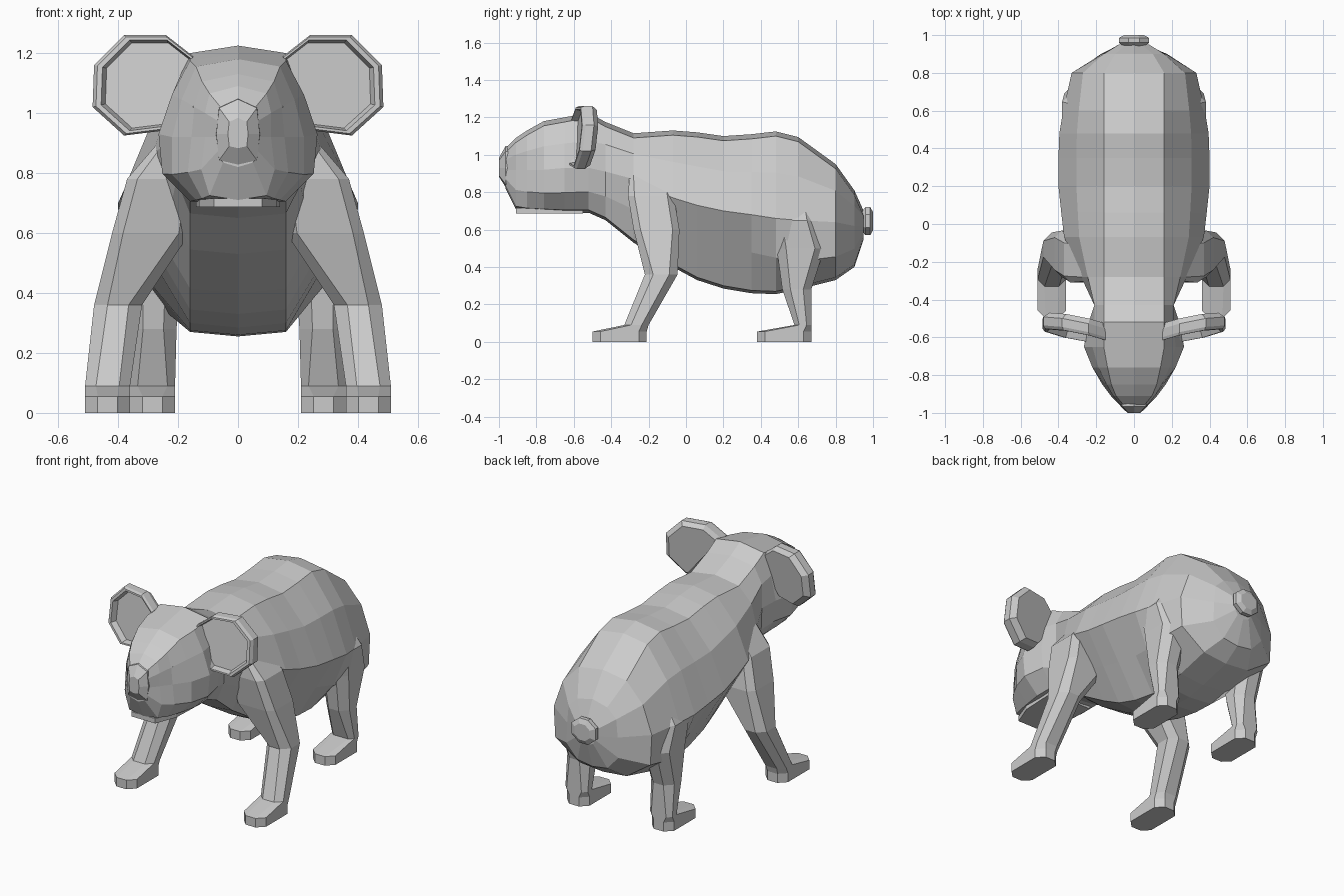
import bpy, bmesh
from mathutils import Vector

cube = bpy.data.objects.get("Cube")
if cube:
    bpy.data.objects.remove(cube, do_unlink=True)

grey = bpy.data.materials.new("soft grey")
grey.use_nodes = True
grey.diffuse_color = (0.6, 0.6, 0.6, 1)
grey.node_tree.nodes["Principled BSDF"].inputs["Base Color"].default_value = grey.diffuse_color


def loft(name, rings, side=1):
    """Skin a list of point rings and cap both ends."""
    bm = bmesh.new()
    rows = [[bm.verts.new((p[0] * side, p[1], p[2])) for p in r] for r in rings]
    for a, b in zip(rows, rows[1:]):
        for i in range(len(a)):
            j = (i + 1) % len(a)
            bm.faces.new((a[i], a[j], b[j], b[i]))
    bm.faces.new(rows[0])
    bm.faces.new(rows[-1])
    bmesh.ops.recalc_face_normals(bm, faces=bm.faces)
    mesh = bpy.data.meshes.new(name)
    bm.to_mesh(mesh)
    bm.free()
    mesh.materials.append(grey)
    obj = bpy.data.objects.new(name, mesh)
    bpy.context.collection.objects.link(obj)


def pair(name, rings):
    """Build the same part on the left (+x) and right."""
    for label, side in (("left_", 1), ("right_", -1)):
        loft(label + name, rings, side)


def octagon(x0, x1, y0, y1, z, cut=0.28):
    """Level ring with chamfered corners."""
    c = min(x1 - x0, y1 - y0) * cut
    return [(x0 + c, y0, z), (x1 - c, y0, z), (x1, y0 + c, z), (x1, y1 - c, z),
            (x1 - c, y1, z), (x0 + c, y1, z), (x0, y1 - c, z), (x0, y0 + c, z)]


def section(y, top, bottom, flat, wide, mid, bulge):
    """Symmetric upright cross-section; the head is less rounded above than the trunk."""
    crown = .025 if y > -.5 else .008
    b, d, f = Vector((flat, top - .025)), Vector((wide, mid)), Vector((flat, bottom + .015))
    c = (b + d) / 2 + Vector((crown, crown))
    e = (d + f) / 2 + Vector((bulge, -bulge / 2))
    half = [b, c, d, e, f]
    right = [(p.x, y, p.y) for p in half]
    left = [(-p.x, y, p.y) for p in reversed(half)]
    return [(0, y, top)] + right + [(0, y, bottom)] + left


# Head and trunk in one skin
trunk = [
    (-.965, 1.035, .82, .05, .065, .92, .01),
    (-.91, 1.09, .71, .095, .11, .92, .02),
    (-.85, 1.13, .7, .12, .155, .92, .03),
    (-.76, 1.18, .695, .14, .22, .92, .04),
    (-.65, 1.2, .69, .16, .265, .93, .04),
    (-.52, 1.225, .69, .16, .24, .93, .03),
    (-.43, 1.175, .65, .16, .21, .91, .02),
    (-.28, 1.115, .53, .16, .28, .87, 0),
    (-.07, 1.13, .4, .16, .37, .77, 0),
    (.06, 1.12, .33, .16, .385, .73, 0),
    (.2, 1.1, .285, .16, .4, .7, 0),
    (.35, 1.11, .26, .16, .4, .68, 0),
    (.48, 1.125, .255, .16, .395, .66, .03),
    (.6, 1.095, .28, .16, .375, .65, .085),
    (.8, .95, .33, .16, .33, .64, .075),
    (.9, .81, .4, .1, .17, .62, .04),
    (.95, .7, .55, .04, .07, .62, 0),
]
loft("head_and_body", [section(*row) for row in trunk])

# Long nose standing proud of the face
nose = [(0, 1.05), (.065, 1.02), (.075, .93), (.065, .84), (0, .825),
        (-.065, .84), (-.075, .93), (-.065, 1.02)]
loft("nose", [[(x * s, y, .93 + (z - .93) * s) for x, z in nose]
              for y, s in ((-.92, 1), (-.965, .97), (-1, .45))])

# Thin lower jaw below the mouth
loft("lower_jaw", [[(-.14, -.55, z), (-.13, -.78, z), (-.08, -.91, z),
                    (.08, -.91, z), (.13, -.78, z), (.14, -.55, z)] for z in (.686, .715)])

# Small eye bumps
pair("eye", [[(x, y - .02, z), (x, y, z + .02), (x, y + .02, z), (x, y, z - .02)]
             for x, y, z in ((.11, -.82, 1.02), (.15, -.825, 1.02))])

# Cupped ears, scaled about the side of the head so the rim lies on the outside
outline = [(.15, 1.19), (.24, 1.26), (.38, 1.26), (.48, 1.16),
           (.485, 1.02), (.38, .925), (.26, .94), (.18, 1.05)]


def ear_ring(scale, depth):
    ring = []
    for x, z in outline:
        x, z = .2 + (x - .2) * scale, 1.09 + (z - 1.09) * scale
        ring.append((x, -.635 + (x - .16) * .2 + (z - 1) * .12 + depth, z))
    return ring


pair("ear", [ear_ring(*r) for r in ((.88, .09), (1, .06), (1, .015), (.96, 0), (.9, 0), (.85, .035))])

# Front legs, wide at the shoulder and splayed outward
pair("front_leg", [octagon(*r) for r in (
    (.36, .51, -.5, -.21, 0),
    (.36, .51, -.5, -.21, .055),
    (.36, .51, -.33, -.2, .09),
    (.32, .48, -.22, -.045, .36),
    (.16, .42, -.28, -.035, .6, .15),
    (.14, .37, -.31, -.065, .78, .15),
    (.13, .25, -.3, -.1, .92, .15))])

# Hind legs rising into the haunches
pair("hind_leg", [octagon(*r) for r in (
    (.21, .36, .38, .67, 0),
    (.21, .36, .38, .67, .055),
    (.21, .36, .58, .67, .09),
    (.205, .36, .515, .67, .28),
    (.19, .37, .485, .74, .5),
    (.19, .38, .46, .7, .65),
    (.15, .32, .46, .68, .74))])

# Stubby tail
tail = [(.03, .075), (.08, .035), (.08, -.035), (.03, -.075),
        (-.03, -.075), (-.08, -.035), (-.08, .035), (-.03, .075)]
loft("tail", [[(x * s, y, .645 + z * s) for x, z in tail]
              for y, s in ((.92, .6), (.94, .7), (.96, 1), (.985, 1), (1, .65))])
